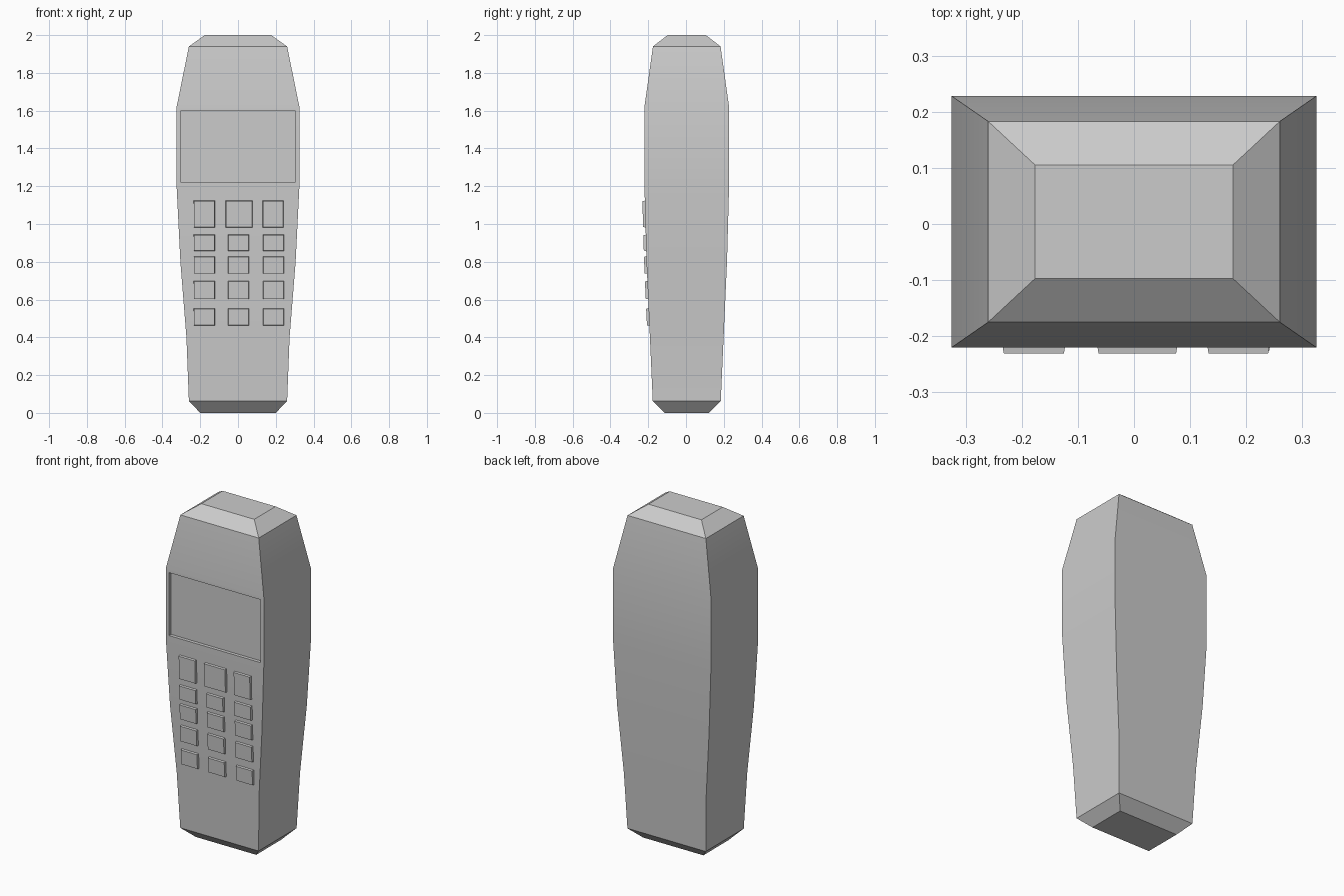
import bpy, bmesh, math

if "Cube" in bpy.data.objects:
    bpy.data.objects.remove(bpy.data.objects["Cube"])

# Body rings: height, half width, half depth
RINGS = [(0.0, 0.20, 0.117), (0.063, 0.26, 0.18), (0.40, 0.273, 0.195),
         (0.80, 0.305, 0.213), (1.20, 0.325, 0.224), (1.62, 0.325, 0.224),
         (1.94, 0.26, 0.179), (2.0, 0.176, 0.101)]
CY = 0.004


def finish(name, bm, angle=25):
    bmesh.ops.recalc_face_normals(bm, faces=bm.faces[:])
    mesh = bpy.data.meshes.new(name)
    bm.to_mesh(mesh)
    bm.free()
    obj = bpy.data.objects.new(name, mesh)
    bpy.context.collection.objects.link(obj)
    bpy.ops.object.select_all(action='DESELECT')
    obj.select_set(True)
    bpy.context.view_layer.objects.active = obj
    bpy.ops.object.shade_smooth_by_angle(angle=math.radians(angle))
    return obj


def loft(bm, loops):
    rings = [[bm.verts.new(p) for p in lp] for lp in loops]
    faces = []
    for a, b in zip(rings, rings[1:]):
        for i in range(4):
            j = (i + 1) % 4
            faces.append(bm.faces.new((a[i], a[j], b[j], b[i])))
    bm.faces.new(rings[0][::-1])
    bm.faces.new(rings[-1])
    return faces


def front_y(z):
    for (z0, _, d0), (z1, _, d1) in zip(RINGS, RINGS[1:]):
        if z0 <= z <= z1:
            return CY - d0 - (d1 - d0) * (z - z0) / (z1 - z0)


# Tapered handset body
bm = bmesh.new()
faces = loft(bm, [[(-w, CY - d, z), (w, CY - d, z), (w, CY + d, z), (-w, CY + d, z)]
                  for z, w, d in RINGS])
# Recessed screen in the flat front panel
screen = faces[4 * 4]
bm.normal_update()
bmesh.ops.inset_individual(bm, faces=[screen], thickness=0.03)
bmesh.ops.inset_individual(bm, faces=[screen], thickness=0.0, depth=-0.02)
finish("handset_body", bm)

# Keypad: slightly tapered keys following the front slope
SMALL = [(-0.236, -0.121), (-0.055, 0.060), (0.130, 0.245)]
LARGE = [(-0.236, -0.121), (-0.067, 0.079), (0.129, 0.243)]
ROWS = [(0.98, 1.125, LARGE), (0.855, 0.945, SMALL), (0.735, 0.830, SMALL),
        (0.60, 0.70, SMALL), (0.46, 0.555, SMALL)]


def add_key(name, x0, x1, z0, z1):
    bm = bmesh.new()
    loops = []
    for inset, out in ((0.0, -0.01), (0.004, 0.013)):
        a, b = front_y(z0) - out, front_y(z1) - out
        loops.append([(x0 + inset, a, z0 + inset), (x1 - inset, a, z0 + inset),
                      (x1 - inset, b, z1 - inset), (x0 + inset, b, z1 - inset)])
    loft(bm, loops)
    finish(name, bm)


for r, (z0, z1, columns) in enumerate(ROWS):
    for c, (x0, x1) in enumerate(columns):
        add_key(f"key_{r + 1}_{c + 1}", x0, x1, z0, z1)
